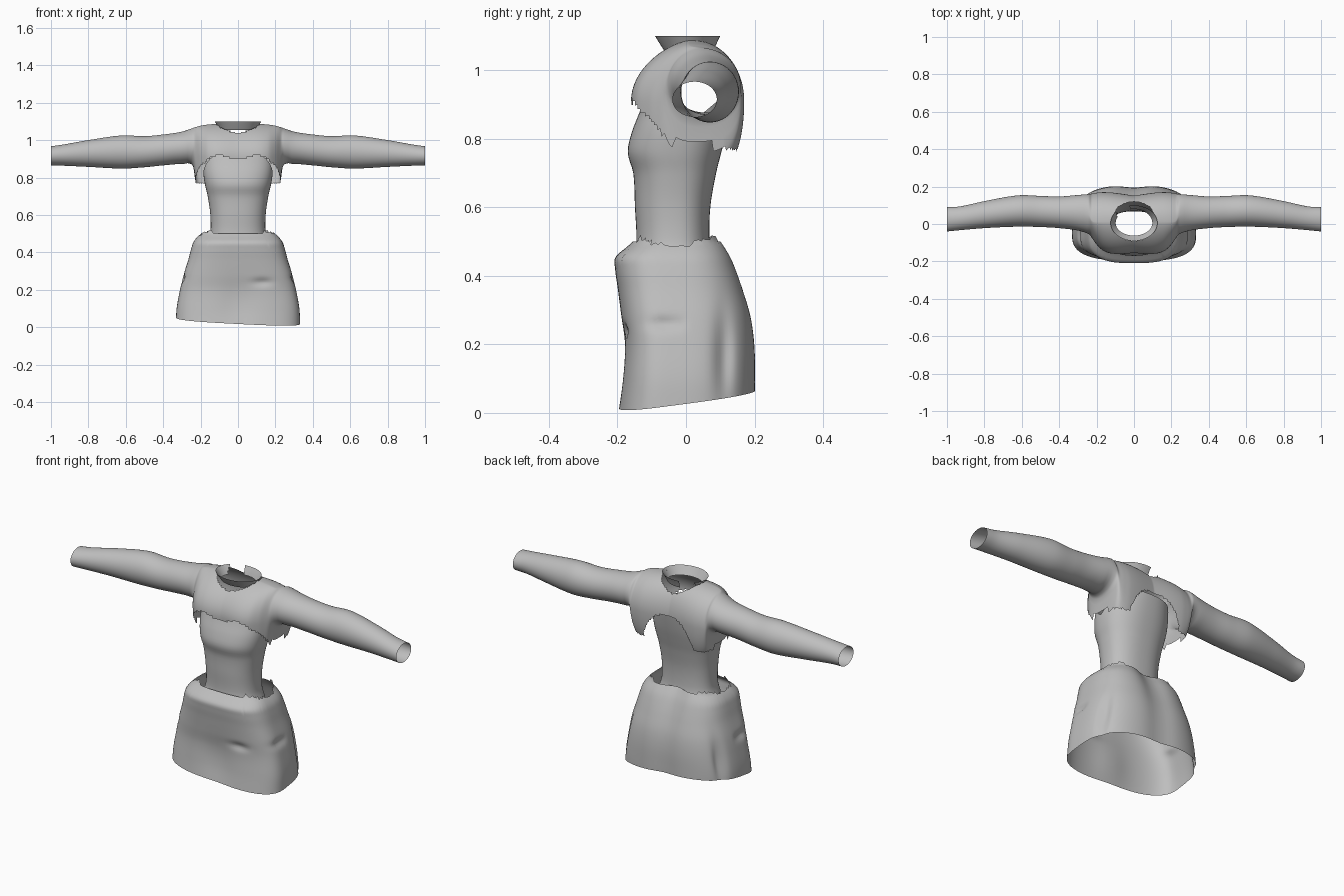
import bpy, bmesh, math, random

if "Cube" in bpy.data.objects:
    bpy.data.objects.remove(bpy.data.objects["Cube"])

random.seed(4)
grey = bpy.data.materials.new("cloth grey")
grey.diffuse_color = (0.52, 0.52, 0.52, 1)
grey.use_nodes = True
grey.node_tree.nodes["Principled BSDF"].inputs["Base Color"].default_value = grey.diffuse_color


def spline(keys, t):
    """Smooth interpolation through rows of (t, values...)."""
    t = max(keys[0][0], min(keys[-1][0], t))
    i = max(j for j in range(len(keys) - 1) if keys[j][0] <= t)
    a, b = keys[i], keys[i + 1]
    p, n = keys[max(i - 1, 0)], keys[min(i + 2, len(keys) - 1)]
    h = b[0] - a[0]
    u = (t - a[0]) / h
    out = []
    for k in range(1, len(a)):
        ma = (b[k] - p[k]) / (b[0] - p[0]) * h
        mb = (n[k] - a[k]) / (n[0] - a[0]) * h
        out.append((2*u**3 - 3*u*u + 1) * a[k] + (u**3 - 2*u*u + u) * ma
                   + (3*u*u - 2*u**3) * b[k] + (u**3 - u*u) * mb)
    return out


def power(v, p):
    return math.copysign(abs(v) ** p, v)


def bump(v, width):
    return math.exp(-(v / width) ** 2)


def loft(name, rows, drop=None):
    """Skin closed rings; drop removes faces by their centre."""
    bm = bmesh.new()
    rings = [[bm.verts.new(p) for p in row] for row in rows]
    n = len(rows[0])
    for a, b in zip(rings, rings[1:]):
        for i in range(n):
            j = (i + 1) % n
            bm.faces.new((a[i], a[j], b[j], b[i]))
    if drop:
        dead = [f for f in bm.faces if drop(f.calc_center_median())]
        bmesh.ops.delete(bm, geom=dead, context='FACES')
    bmesh.ops.recalc_face_normals(bm, faces=bm.faces)
    mesh = bpy.data.meshes.new(name)
    bm.to_mesh(mesh)
    bm.free()
    mesh.materials.append(grey)
    obj = bpy.data.objects.new(name, mesh)
    bpy.context.collection.objects.link(obj)
    bpy.ops.object.select_all(action='DESELECT')
    obj.select_set(True)
    bpy.context.view_layer.objects.active = obj
    bpy.ops.object.shade_smooth_by_angle(angle=math.radians(50))
    return obj


def ring_xy(a, hw, yf, yb, yc, p):
    """Point of a rounded-box ring with separate front and back depth."""
    c, s = power(math.cos(a), p), power(math.sin(a), p)
    return hw * c, yc + s * ((yb - yc) if s > 0 else (yc - yf))


def angles(n):
    return [2 * math.pi * i / n for i in range(n)]


# --- Cropped jacket with sleeves: sections across x -------------------------
# |x|, front y, back y, top z, bottom z, torso weight
sections = [(0, -.155, .152, 1.09, .70, 1), (.1, -.16, .166, 1.088, .70, 1),
            (.16, -.145, .17, 1.083, .70, 1), (.2, -.11, .167, 1.077, .72, 1),
            (.225, -.075, .163, 1.07, .76, .8), (.24, -.055, .16, 1.065, .86, .2),
            (.3, -.035, .155, 1.045, .872, 0), (.4, -.022, .147, 1.03, .865, 0),
            (.5, -.016, .15, 1.021, .855, 0), (.62, -.014, .153, 1.025, .848, 0),
            (.8, -.022, .122, 1.0, .857, 0), (.93, -.033, .094, .977, .863, 0),
            (1, -.04, .09, .967, .864, 0)]


def jacket_ring(x):
    yf, yb, zt, zb, w = spline(sections, abs(x))
    w = max(0, min(1, w))
    yc = (yf + yb) / 2 * (1 - w) + .01 * w
    zc = (zt + zb) / 2 * (1 - w) + .91 * w
    row = []
    for a in angles(112):
        c, s = math.cos(a), math.sin(a)
        p = (.45 if s < 0 else 1.4 if c < 0 else .85) * w + 1 - w
        c2 = power(c, p)
        y = yc + c2 * ((yb - yc) if c > 0 else (yc - yf))
        z = zc + s * ((zt - zc) if s > 0 else (zc - zb))
        row.append((x, y, z))
    return row


def jacket_open(c):
    ax = abs(c.x)
    neck = (ax / .118) ** 2 + ((c.y - .015) / .104) ** 2 < 1 and c.z > .95
    if ax > .245:
        return neck
    # scalloped front, deep flaps under the arms, raised back
    if c.y < -.035:
        hem = .895 + .022 * bump(ax - .1, .06) - .035 * max(0, ax - .15) / .05
        hem -= .06 * max(0, min(1, (c.y + .1) / .06)) if ax > .17 else 0
    elif ax > .15:
        hem = .80 - .17 * (c.y + .04)
    else:
        hem = .92 - .13 * (ax / .15) ** 3
    return neck or c.z < hem


half = [.25 * i / 50 for i in range(51)] + [.25 + .75 * i / 40 for i in range(1, 41)]
loft("jacket_and_sleeves",
     [jacket_ring(x) for x in [-v for v in reversed(half[1:])] + half], jacket_open)

# --- Fitted bodice ----------------------------------------------------------
# z, half width, front y, back y
bodice = [(.44, .165, -.155, .08), (.5, .148, -.145, .069), (.6, .148, -.149, .071),
          (.7, .162, -.154, .088), (.76, .176, -.17, .103), (.82, .185, -.158, .118),
          (.88, .185, -.135, .13), (.94, .18, -.115, .14)]


def bodice_row(u):
    row = []
    for a in angles(72):
        top = .815 + .105 * min(1, abs(math.sin(a)) * 1.3)
        z = .45 + u * (top - .45)
        hw, yf, yb = spline(bodice, z)
        x, y = ring_xy(a, hw, yf, yb, -.03, .85)
        row.append((x, y, z))
    return row


loft("bodice", [bodice_row(i / 30) for i in range(31)])

# --- Draped skirt -----------------------------------------------------------
skirt = [(0, .333, -.2, .205), (.1, .328, -.188, .206), (.2, .31, -.182, .204),
         (.28, .291, -.19, .194), (.36, .266, -.199, .172), (.42, .25, -.207, .152),
         (.455, .238, -.206, .138), (.485, .215, -.172, .122), (.51, .185, -.145, .108)]
ragged = [random.uniform(-.008, .008) for _ in range(120)]


def skirt_row(u):
    row = []
    for i, a in enumerate(angles(120)):
        side = abs(math.cos(a))
        x, y = ring_xy(a, .333, -.2, .205, -.05, .68)
        hem = max(0, .043 + .13 * y - .05 * x)
        top = .5 + (.012 + ragged[i] if .55 < side else 0) - .02 * bump(side - 1, .1)
        z = hem + (top - hem) * u
        hw, yf, yb = spline(skirt, z)
        if side > .55:
            hw = max(hw, .2)
        x, y = ring_xy(a, hw, yf, yb, -.05, .68)
        # soft folds: centre hollows front and back, grooves on the rear sides
        if y > 0:
            y -= bump(x, .07) * (.012 + .026 * u ** 3)
            fold = .022 * bump(y - .11, .025) * bump(z - .16, .12)
            x -= math.copysign(fold, x)
        else:
            y += .012 * bump(x, .09) * bump(z - .12, .12)
            y += .012 * bump(x - .13, .05) * bump(z - .24, .02)
            x -= math.copysign(.012 * bump(z - .26, .02) * bump(y + .06, .05), x)
        row.append((x, y, z))
    return row


loft("skirt", [skirt_row(i / 48) for i in range(49)])

# --- Flared collar with a notch at the back left ----------------------------
collar = [(1.055, .098, -.062, .08), (1.08, .112, -.078, .09), (1.1, .125, -.09, .1)]
loft("collar",
     [[(*ring_xy(a, *spline(collar, z), .005, 1), z) for a in angles(64)]
      for z in (1.055, 1.07, 1.085, 1.1)],
     lambda c: -.09 < c.x < -.02 and c.y > .03)
